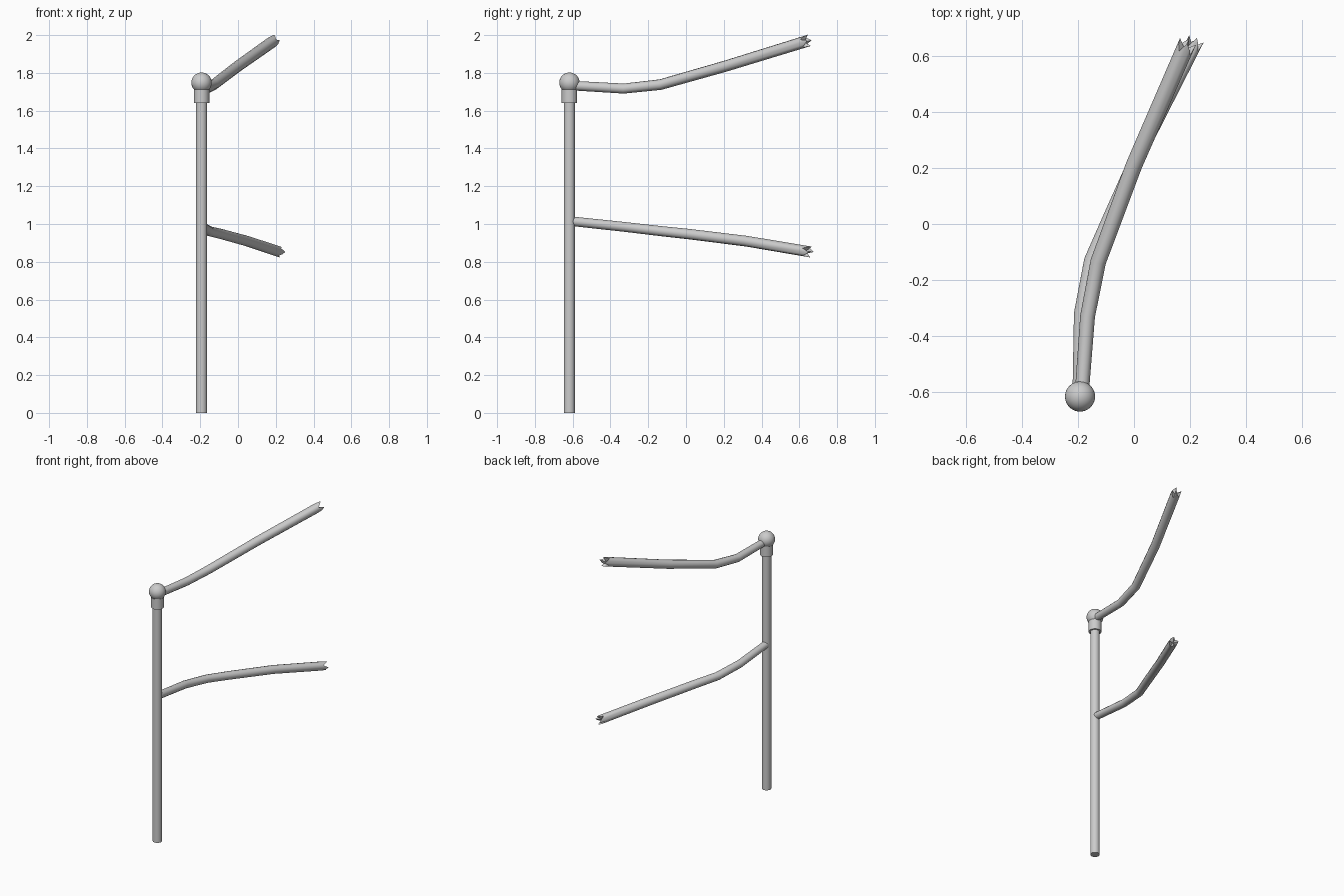
import bpy, bmesh, math
from mathutils import Vector

if "Cube" in bpy.data.objects:
    bpy.data.objects.remove(bpy.data.objects["Cube"])

PX, PY = -0.193, -0.617


def smooth(ob, angle=40):
    bpy.ops.object.select_all(action='DESELECT')
    ob.select_set(True)
    bpy.context.view_layer.objects.active = ob
    bpy.ops.object.shade_smooth_by_angle(angle=math.radians(angle))


def cylinder(name, r, z0, z1):
    bpy.ops.mesh.primitive_cylinder_add(vertices=24, radius=r, depth=z1 - z0,
                                        location=(PX, PY, (z0 + z1) / 2))
    ob = bpy.context.object
    ob.name = name
    smooth(ob)


def broken_rail(name, path, r0, r1, sides=12):
    """Sweep a round section along the path, ending in a jagged break."""
    pts = [Vector(p) for p in path]
    bm = bmesh.new()
    rings = []
    for i, p in enumerate(pts):
        t = (pts[min(i + 1, len(pts) - 1)] - pts[max(i - 1, 0)]).normalized()
        side = t.cross(Vector((0, 0, 1))).normalized()
        up = side.cross(t)
        r = r0 + (r1 - r0) * i / (len(pts) - 1)
        ring = []
        for k in range(sides):
            a = 2 * math.pi * k / sides
            co = p + (side * math.cos(a) + up * math.sin(a)) * r
            if i == len(pts) - 1:
                co += t * (0.016, -0.024, -0.002)[k % 3]
            ring.append(bm.verts.new(co))
        rings.append(ring)
    for a, b in zip(rings, rings[1:]):
        for k in range(sides):
            n = (k + 1) % sides
            bm.faces.new((a[k], a[n], b[n], b[k]))
    bm.faces.new(list(reversed(rings[0])))
    # recessed broken face
    mid = bm.verts.new(pts[-1] - t * 0.015)
    for k in range(sides):
        bm.faces.new((rings[-1][k], rings[-1][(k + 1) % sides], mid))
    bmesh.ops.recalc_face_normals(bm, faces=bm.faces[:])
    me = bpy.data.meshes.new(name)
    bm.to_mesh(me)
    bm.free()
    ob = bpy.data.objects.new(name, me)
    bpy.context.collection.objects.link(ob)
    smooth(ob)


# Upright with collar and ball finial
cylinder("post", 0.03, 0, 1.70)
cylinder("collar", 0.041, 1.64, 1.74)
bpy.ops.mesh.primitive_uv_sphere_add(segments=24, ring_count=16, radius=0.054,
                                     location=(PX, PY, 1.748))
bpy.context.object.name = "ball_finial"
smooth(bpy.context.object, 60)

# Bent rails snapped off at the far end
broken_rail("upper_rail", [(-0.187, -0.61, 1.733), (-0.166, -0.33, 1.717),
                           (-0.128, -0.135, 1.738), (0.0, 0.21, 1.836),
                           (0.187, 0.639, 1.968)], 0.025, 0.031)
broken_rail("lower_rail", [(-0.195, -0.61, 1.015), (-0.189, -0.32, 0.984),
                           (-0.152, -0.13, 0.962), (-0.085, 0.02, 0.946),
                           (0.05, 0.32, 0.909), (0.216, 0.648, 0.854)], 0.025, 0.029)
